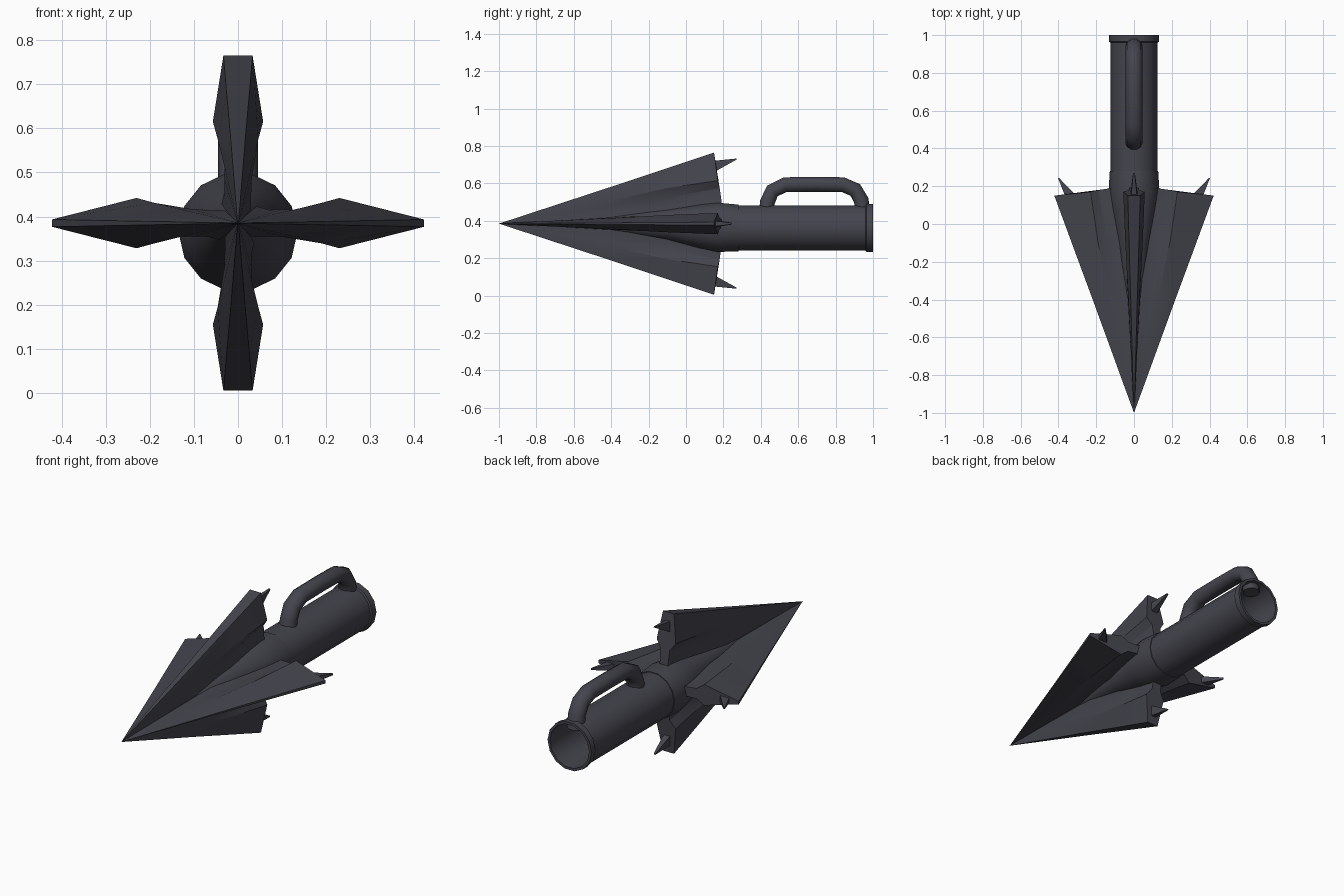
import bpy, bmesh, math
from mathutils import Matrix, Vector

if "Cube" in bpy.data.objects:
    bpy.data.objects.remove(bpy.data.objects["Cube"])

AXIS = 0.385      # height of the spear point axis
BARREL = 0.362    # height of the barrel axis

steel = bpy.data.materials.new("dark_steel")
steel.diffuse_color = (0.058, 0.058, 0.075, 1)
steel.use_nodes = True
steel.node_tree.nodes["Principled BSDF"].inputs["Base Color"].default_value = steel.diffuse_color


def finish(bm, name, angle=35):
    bmesh.ops.remove_doubles(bm, verts=bm.verts, dist=0.0005)
    bmesh.ops.recalc_face_normals(bm, faces=bm.faces)
    mesh = bpy.data.meshes.new(name)
    bm.to_mesh(mesh)
    bm.free()
    obj = bpy.data.objects.new(name, mesh)
    bpy.context.collection.objects.link(obj)
    mesh.materials.append(steel)
    bpy.ops.object.select_all(action='DESELECT')
    obj.select_set(True)
    bpy.context.view_layer.objects.active = obj
    bpy.ops.object.shade_smooth_by_angle(angle=math.radians(angle))
    return obj


def loft(bm, rings, caps=True):
    """Skin a list of closed rings of points."""
    loops = [[bm.verts.new(p) for p in ring] for ring in rings]
    n = len(loops[0])
    for a, b in zip(loops, loops[1:]):
        for i in range(n):
            j = (i + 1) % n
            bm.faces.new((a[i], a[j], b[j], b[i]))
    if caps:
        bm.faces.new(loops[0])
        bm.faces.new(loops[-1])


def lathe(name, profile, sides):
    """Turn (y, radius, axis height) points around the long axis."""
    bm = bmesh.new()
    rings = []
    for y, r, z in profile:
        angs = [math.tau * (i + 0.5) / sides for i in range(sides)]
        rings.append([(r * math.sin(a), y, z + r * math.cos(a)) for a in angs])
    loft(bm, rings)
    return finish(bm, name)


# Core that swells from the point into the collar
lathe("spear_core", [(-0.99, 0.001, AXIS), (-0.4, 0.045, AXIS), (-0.1, 0.085, 0.38),
                     (0.08, 0.12, 0.37), (0.17, 0.135, 0.365), (0.28, 0.128, BARREL)], 14)

# Hollow barrel with a rim at the open end
lathe("barrel", [(0.2, 0.124, BARREL), (0.96, 0.124, BARREL), (0.965, 0.132, BARREL),
                 (1.0, 0.132, BARREL), (1.0, 0.118, BARREL), (0.4, 0.112, BARREL)], 14)

# Fin stations: (y, radius, half thickness) from the axis to the outer edge
STATIONS = [
    [(-1.0, 0.0, 0.001)] * 5,
    [(-0.4, 0.0, 0.03), (-0.4, 0.07, 0.03), (-0.4, 0.10, 0.031), (-0.4, 0.125, 0.030), (-0.4, 0.197, 0.017)],
    [(-0.1, 0.0, 0.05), (-0.1, 0.09, 0.026), (-0.1, 0.14, 0.025), (-0.1, 0.19, 0.046), (-0.1, 0.297, 0.026)],
    [(0.19, 0.0, 0.05), (0.19, 0.12, 0.025), (0.18, 0.19, 0.028), (0.17, 0.23, 0.057), (0.15, 0.38, 0.033)],
]


def fin(name, turn, reach, edge):
    spin = Matrix.Translation((0, 0, AXIS)) @ Matrix.Rotation(turn, 4, 'Y')
    bm = bmesh.new()
    rings = []
    for station in STATIONS:
        pts = []
        for k, (y, r, h) in enumerate(station):
            if k == 4:
                r, h = r * reach, h * edge
            pts.append((h, y, r))
        rings.append([spin @ Vector(p) for p in pts] +
                     [spin @ Vector((-x, y, z)) for x, y, z in reversed(pts)])
    loft(bm, rings)
    finish(bm, name, 25)


def barb(name, turn, out):
    # Thin spike swept back and outward from the trailing edge
    spin = Matrix.Translation((0, 0, AXIS)) @ Matrix.Rotation(turn, 4, 'Y')
    bm = bmesh.new()
    base = [(-0.022, 0.14, 0.27 + out), (0.022, 0.14, 0.27 + out),
            (0.016, 0.14, 0.335 + out), (-0.016, 0.14, 0.335 + out)]
    tip = [(-0.005, 0.27 - out, 0.342 + out * 2), (0.005, 0.27 - out, 0.342 + out * 2),
           (0.004, 0.27 - out, 0.348 + out * 2), (-0.004, 0.27 - out, 0.348 + out * 2)]
    loft(bm, [[spin @ Vector(p) for p in ring] for ring in (base, tip)])
    finish(bm, name)


# Four fins: broad edges above and below, sharp edges at the sides
for label, quarter in (("top", 0), ("right", 1), ("bottom", 2), ("left", 3)):
    side = quarter % 2
    fin(label + "_fin", quarter * math.pi / 2, 1.11 if side else 1.0, 0.25 if side else 1.0)
    barb(label + "_barb", quarter * math.pi / 2, 0.027 if side else 0.0)

# Carrying handle swept along a bent path
path = [(0.43, 0.44), (0.435, 0.50), (0.462, 0.56), (0.53, 0.593), (0.70, 0.595),
        (0.84, 0.593), (0.905, 0.565), (0.937, 0.51), (0.945, 0.44)]
bm = bmesh.new()
rings = []
for i, (y, z) in enumerate(path):
    y0, z0 = path[max(i - 1, 0)]
    y1, z1 = path[min(i + 1, len(path) - 1)]
    along = Vector((0, y1 - y0, z1 - z0)).normalized()
    normal = Vector((0, -along.z, along.y))
    rings.append([Vector((0.045 * math.cos(a), y, z)) + normal * 0.042 * math.sin(a)
                  for a in (math.tau * k / 10 for k in range(10))])
loft(bm, rings)
finish(bm, "handle", 50)
